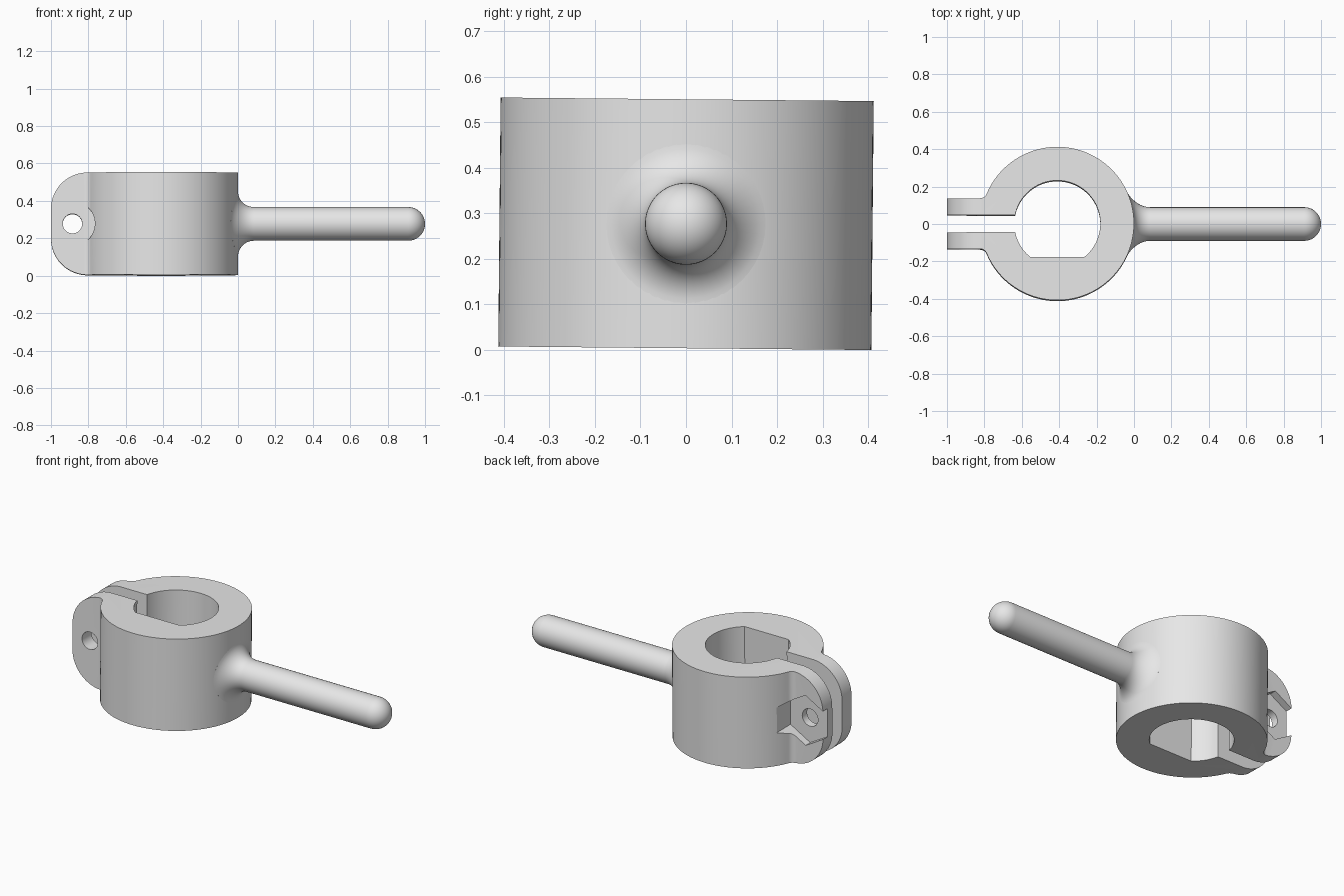
import bpy, bmesh, math
from math import sin, cos, asin, atan2, pi, sqrt
from mathutils import Matrix

cube = bpy.data.objects.get("Cube")
if cube:
    bpy.data.objects.remove(cube, do_unlink=True)

CX, R, BORE = -0.41, 0.41, 0.23       # collar axis, outer and bore radius
HALF = 0.2735                         # half the collar height
SLOT, TAB, FLAT = 0.0465, 0.135, 0.178
FIL = 0.04                            # fillet between tab and collar
BOLT = -0.885                         # x of the bolt axis
TILT, MID = -0.0095, 0.277

grey = bpy.data.materials.new("light grey")
grey.use_nodes = True
grey.diffuse_color = (0.8, 0.8, 0.8, 1)
grey.node_tree.nodes["Principled BSDF"].inputs["Base Color"].default_value = (0.8, 0.8, 0.8, 1)


def arc(cx, cy, r, a, b, n):
    return [(cx + r * cos(a + (b - a) * i / n), cy + r * sin(a + (b - a) * i / n))
            for i in range(n + 1)]


def make_object(name, bm):
    bmesh.ops.recalc_face_normals(bm, faces=bm.faces)
    mesh = bpy.data.meshes.new(name)
    bm.to_mesh(mesh)
    bm.free()
    mesh.materials.append(grey)
    obj = bpy.data.objects.new(name, mesh)
    bpy.context.collection.objects.link(obj)
    return obj


def prism(name, outline, low, high, along_y=False):
    """Extrude an outline along z, or an x-z outline along y."""
    bm = bmesh.new()
    face = bm.faces.new([bm.verts.new((u, low, v) if along_y else (u, v, low))
                         for u, v in outline])
    new = bmesh.ops.extrude_face_region(bm, geom=[face])["geom"]
    move = (0, high - low, 0) if along_y else (0, 0, high - low)
    bmesh.ops.translate(bm, vec=move, verts=[g for g in new if isinstance(g, bmesh.types.BMVert)])
    return make_object(name, bm)


def cut(target, cutter, operation):
    mod = target.modifiers.new("cut", "BOOLEAN")
    mod.operation, mod.object, mod.solver = operation, cutter, "EXACT"
    bpy.context.view_layer.objects.active = target
    bpy.ops.object.modifier_apply(modifier=mod.name)
    bpy.data.objects.remove(cutter, do_unlink=True)


# Split collar with a flat in the bore and two clamp tabs
fy = TAB + FIL
fdx = sqrt((R + FIL) ** 2 - fy ** 2)
join = pi - atan2(fy, fdx)
top_fillet = arc(CX - fdx, fy, FIL, -pi / 2, -atan2(fy, fdx), 8)
bottom_fillet = [(x, -y) for x, y in reversed(top_fillet)]
slot_a, flat_a = asin(SLOT / BORE), asin(FLAT / BORE)
outline = arc(CX, 0, R, join, -join, 112)[1:-1] + bottom_fillet
outline += [(-1, -TAB), (-1, -SLOT)]
outline += arc(CX, 0, BORE, -pi + slot_a, -pi + flat_a, 14)
outline += arc(CX, 0, BORE, -flat_a, pi - slot_a, 64)
outline += [(-1, SLOT), (-1, TAB)] + top_fillet
collar = prism("clamp_collar", outline, -HALF, HALF)

# Round the tab ends
rad = 0.195
side = arc(-1 + rad, HALF - rad, rad, pi / 2, pi, 20)
side += [(x, -z) for x, z in reversed(side)]
side += [(0.1, -HALF - 0.001), (0.1, HALF + 0.001)]
side[0], side[-3] = (side[0][0], HALF + 0.001), (side[0][0], -HALF - 0.001)
cut(collar, prism("tab_rounding", side, -0.6, 0.6, True), "INTERSECT")

# Bolt hole, bolt head clearance in front, nut pocket behind
cut(collar, prism("bolt_hole", arc(BOLT, 0, 0.052, 0, 2 * pi, 32)[:-1], -0.5, 0.5, True), "DIFFERENCE")
cut(collar, prism("head_clearance", arc(BOLT, 0, 0.12, 0, 2 * pi, 48)[:-1], -0.5, -TAB - 0.0005, True), "DIFFERENCE")
cut(collar, prism("nut_pocket", arc(BOLT, 0, 0.15, pi / 6, pi / 6 + 2 * pi, 6)[:-1], 0.092, 0.5, True), "DIFFERENCE")

# Handle: round bar with a domed end and a flared base that hugs the collar
BAR, FLARE, SEG = 0.09, 0.085, 48
profile = [(-0.03, BAR + FLARE)] + arc(FLARE, BAR + FLARE, FLARE, pi, 1.5 * pi, 12)
profile += arc(1 - BAR, 0, BAR, pi / 2, 0, 12)[:-1]
bm = bmesh.new()
rings = []
for x, r in profile:
    hug = min(1, max(0, 1 - x / FLARE))
    ring = []
    for i in range(SEG):
        a = 2 * pi * i / SEG
        y, z = r * cos(a), r * sin(a)
        ring.append(bm.verts.new((x + hug * (sqrt(R * R - y * y) - R), y, z)))
    rings.append(ring)
for low, high in zip(rings, rings[1:]):
    for i in range(SEG):
        j = (i + 1) % SEG
        bm.faces.new((low[i], low[j], high[j], high[i]))
tip = bm.verts.new((1, 0, 0))
for i in range(SEG):
    bm.faces.new((rings[-1][i], rings[-1][(i + 1) % SEG], tip))
handle = make_object("handle", bm)

# Smooth shading and the slight lean of the whole part
for obj in (collar, handle):
    obj.data.transform(Matrix.Translation((0, 0, MID)) @ Matrix.Rotation(TILT, 4, "X"))
    bpy.ops.object.select_all(action="DESELECT")
    obj.select_set(True)
    bpy.context.view_layer.objects.active = obj
    bpy.ops.object.shade_smooth_by_angle(angle=math.radians(30))
